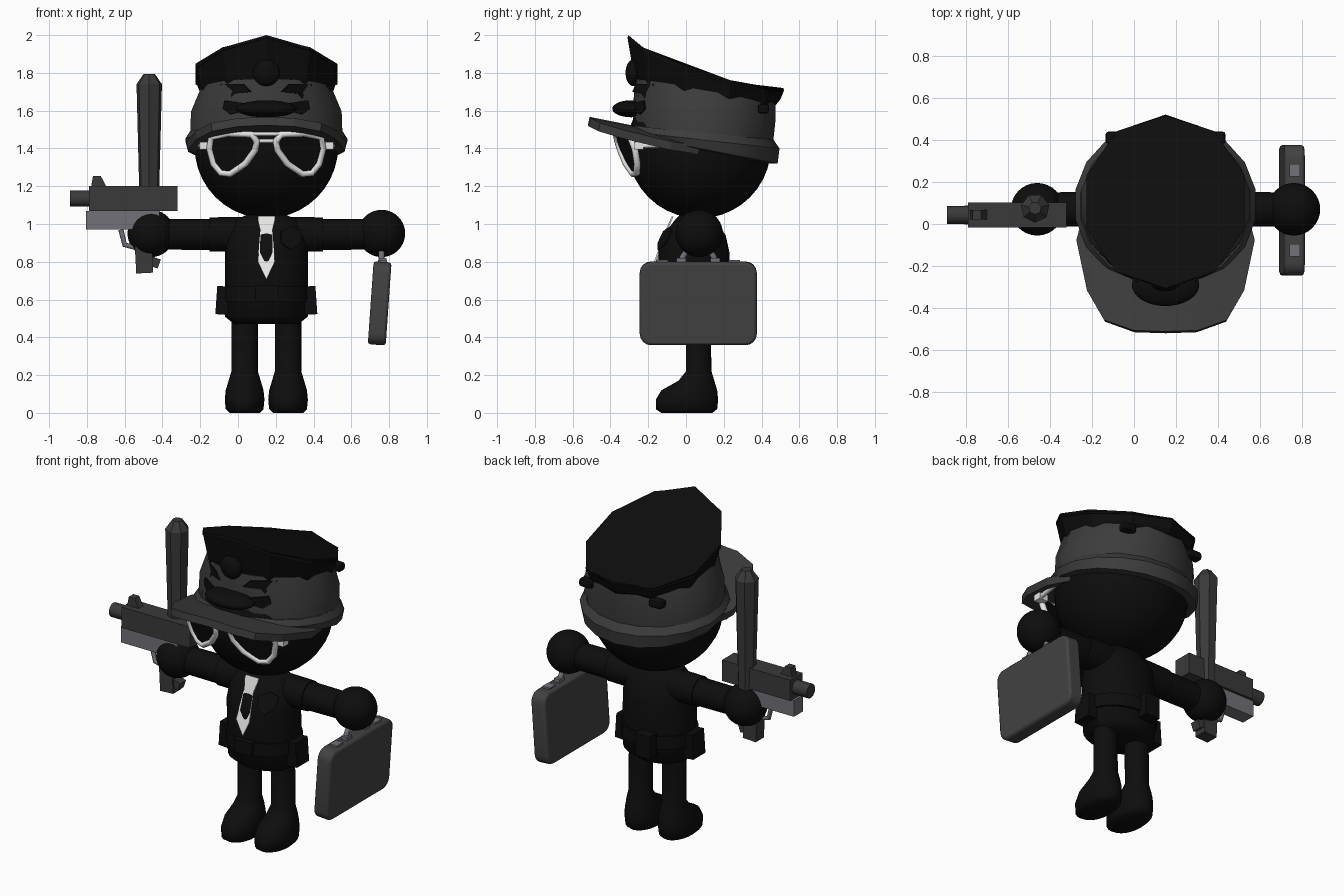
import bpy, bmesh
from math import sin, cos, pi, radians
from mathutils import Vector

if "Cube" in bpy.data.objects:
    bpy.data.objects.remove(bpy.data.objects["Cube"])

MID = 0.15   # body centre line in x
ARM_Y = 0.07


def material(name, r, g, b):
    m = bpy.data.materials.new(name)
    m.use_nodes = True
    m.diffuse_color = (r, g, b, 1)
    m.node_tree.nodes["Principled BSDF"].inputs["Base Color"].default_value = (r, g, b, 1)
    return m


black = material("black", .004, .004, .004)
cap_grey = material("cap grey", .045, .045, .045)
case_grey = material("case grey", .055, .055, .055)
gun_grey = material("gun grey", .042, .042, .042)
silver = material("silver", .17, .165, .19)
white = material("white", .8, .8, .78)


def finish(obj, mat, smooth=0):
    obj.data.materials.clear()
    obj.data.materials.append(mat)
    if smooth:
        bpy.ops.object.select_all(action='DESELECT')
        obj.select_set(True)
        bpy.context.view_layer.objects.active = obj
        bpy.ops.object.shade_smooth_by_angle(angle=radians(smooth))
    return obj


def from_bmesh(name, bm, mat, smooth=0):
    bmesh.ops.recalc_face_normals(bm, faces=bm.faces)
    mesh = bpy.data.meshes.new(name)
    bm.to_mesh(mesh)
    bm.free()
    obj = bpy.data.objects.new(name, mesh)
    bpy.context.collection.objects.link(obj)
    return finish(obj, mat, smooth)


def loft(name, rings, mat, sides=24, cx=MID, smooth=0, roof=0):
    """Rings are (half width, front y, back y, front z, back z)."""
    bm = bmesh.new()
    loops = []
    for rx, y0, y1, z0, z1 in rings:
        loop = []
        for i in range(sides):
            a = 2 * pi * i / sides
            t = (1 - cos(a)) / 2
            dx = rx * sin(a)
            loop.append(bm.verts.new((cx + dx, y0 + (y1 - y0) * t,
                                      z0 + (z1 - z0) * t - roof * abs(dx))))
        loops.append(loop)
    for low, high in zip(loops, loops[1:]):
        for i in range(sides):
            j = (i + 1) % sides
            bm.faces.new((low[i], low[j], high[j], high[i]))
    bm.faces.new(loops[0])
    bm.faces.new(loops[-1])
    return from_bmesh(name, bm, mat, smooth)


def upright(name, rings, mat, **kw):
    """Level rings given as (z, half width, front y, back y)."""
    return loft(name, [(r, a, b, z, z) for z, r, a, b in rings], mat, **kw)


def box(name, centre, size, mat, bevel=0, corner=0, tilt=0):
    bm = bmesh.new()
    bmesh.ops.create_cube(bm, size=1)
    bmesh.ops.scale(bm, vec=size, verts=bm.verts)
    if corner:
        along_x = [e for e in bm.edges if abs((e.verts[0].co - e.verts[1].co).x) > .01]
        bmesh.ops.bevel(bm, geom=along_x, offset=corner, segments=4, profile=.5, affect='EDGES')
    obj = from_bmesh(name, bm, mat, 40 if corner else 0)
    obj.location = centre
    obj.rotation_euler.y = radians(tilt)
    if bevel:
        mod = obj.modifiers.new("rounding", 'BEVEL')
        mod.width, mod.segments = bevel, 2
    return obj


def ball(name, centre, scale, mat):
    bpy.ops.mesh.primitive_uv_sphere_add(segments=32, ring_count=20, radius=1, location=centre)
    obj = bpy.context.object
    obj.name, obj.scale = name, scale
    return finish(obj, mat, 60)


def rod(name, start, end, r1, r2, mat, sides=20):
    a, b = Vector(start), Vector(end)
    bpy.ops.mesh.primitive_cone_add(vertices=sides, radius1=r1, radius2=r2,
                                    depth=(b - a).length, location=(a + b) / 2)
    obj = bpy.context.object
    obj.name = name
    obj.rotation_euler = (b - a).to_track_quat('Z', 'Y').to_euler()
    return finish(obj, mat, 40)


def tube(name, points, radius, mat, closed=False):
    curve = bpy.data.curves.new(name, 'CURVE')
    curve.dimensions = '3D'
    curve.bevel_depth, curve.bevel_resolution = radius, 2
    curve.use_fill_caps = True
    line = curve.splines.new('POLY')
    line.points.add(len(points) - 1)
    for p, co in zip(line.points, points):
        p.co = (*co, 1)
    line.use_cyclic_u = closed
    obj = bpy.data.objects.new(name, curve)
    bpy.context.collection.objects.link(obj)
    bpy.ops.object.select_all(action='DESELECT')
    obj.select_set(True)
    bpy.context.view_layer.objects.active = obj
    bpy.ops.object.convert(target='MESH')
    return finish(bpy.context.object, mat, 50)


def plate(name, points, mat):
    bm = bmesh.new()
    bm.faces.new([bm.verts.new(p) for p in points])
    obj = from_bmesh(name, bm, mat)
    mod = obj.modifiers.new("thickness", 'SOLIDIFY')
    mod.thickness, mod.offset = .009, 0
    return obj


# Head, torso and belt
ball("head", (MID, .07, 1.41), (.38, .38, .38), black)
upright("torso", [(.47, .17, -.08, .17), (.51, .22, -.13, .22), (.67, .22, -.14, .23),
                  (.85, .22, -.15, .23), (.94, .21, -.12, .21), (1.02, .17, -.06, .16),
                  (1.05, .1, -.03, .12)], black, smooth=50)
upright("belt", [(.59, .23, -.15, .24), (.67, .23, -.15, .24)], black, smooth=40)
box("belt_buckle", (MID, -.15, .635), (.12, .04, .08), black)
box("belt_radio", (.1, .25, .62), (.1, .07, .14), black)
plate("chest_badge", [(x, -.165 + (z - .87) * .5 + (x - .22) * .4, z) for x, z in
      ((.28, .86), (.33, .9), (.335, .96), (.28, .985), (.225, .96), (.23, .9))], black)

# Limbs, mirrored about the centre line
for side, label in ((-1, "right"), (1, "left")):
    upright(label + "_leg", [(0, .08, -.13, .14), (.02, .1, -.16, .165), (.07, .105, -.16, .17),
                             (.12, .1, -.13, .165), (.17, .085, -.04, .15), (.22, .07, 0, .135),
                             (.5, .07, 0, .13)], black, cx=MID + side * .115, smooth=60)
    hand_x = MID + side * .61
    rod(label + "_arm", (MID, ARM_Y, .945), (hand_x, ARM_Y, .945), .085, .08, black)
    rod(label + "_sleeve", (MID, ARM_Y, .945), (MID + side * .3, ARM_Y, .945), .095, .09, black)
    ball(label + "_hand", (hand_x, ARM_Y, .95), (.125, .125, .125), black)
    box(label + "_belt_pouch", (MID + side * .225, .04, .595), (.08, .12, .15), black, tilt=side * -4)

# Tie
tie = [(.045, 1.04), (.045, 1.02), (.032, .965), (.045, .8), (0, .705)]
outline = [(MID + x, z) for x, z in tie] + [(MID - x, z) for x, z in tie[-2::-1]]
plate("tie", [(x, -.165 + max(0, z - .83) * .45, z) for x, z in outline], white)

# Cap: rolled rim, band and peaked crown
loft("cap_rim", [(.375, -.25, .43, 1.46, 1.32), (.42, -.29, .485, 1.47, 1.32),
                 (.435, -.31, .495, 1.49, 1.4), (.41, -.29, .46, 1.52, 1.45)],
     cap_grey, sides=18, smooth=35)
loft("cap_band", [(.41, -.28, .46, 1.48, 1.42), (.405, -.28, .475, 1.62, 1.56),
                  (.35, -.27, .475, 1.77, 1.66)], cap_grey, sides=18, smooth=35)
loft("cap_crown", [(.34, -.265, .475, 1.75, 1.63), (.36, -.28, .5, 1.81, 1.66),
                   (.395, -.31, .52, 1.99, 1.71)], black, sides=10, roof=.12)
loft("cap_top", [(.395, -.31, .52, 1.985, 1.705), (.39, -.305, .515, 2.0, 1.72)],
     black, sides=10, roof=.17)

# Visor as a bent strip between the band and its outer edge
half = [(0, -.515), (.15, -.51), (.29, -.46), (.37, -.32), (.42, -.08)]
bm = bmesh.new()
rows = []
for s, (x, y) in [(-1, p) for p in half[:0:-1]] + [(1, p) for p in half]:
    a = half.index((x, y)) * pi / 8
    inner = (s * .37 * sin(a), .1 - .36 * cos(a))
    rows.append([bm.verts.new((MID + u, v, 1.545 - .2 * (v + .515) - .25 * u * u))
                 for u, v in ((s * x, y), inner)])
for p, q in zip(rows, rows[1:]):
    bm.faces.new((p[0], q[0], q[1], p[1]))
visor = from_bmesh("cap_visor", bm, cap_grey)
mod = visor.modifiers.new("thickness", 'SOLIDIFY')
mod.thickness, mod.offset = .045, 0

# Cap ornaments
ball("front_emblem", (MID, -.29, 1.61), (.16, .1, .045), black)
ball("cap_badge", (MID, -.28, 1.8), (.07, .04, .07), black)
for s, label in ((-1, "right"), (1, "left")):
    wing = [(.08, 1.7), (.12, 1.74), (.24, 1.74), (.23, 1.67), (.19, 1.66), (.17, 1.69)]
    plate(label + "_emblem_wing", [(MID + s * x, -.295 + 2.2 * x * x, z) for x, z in wing], black)
    strap = [(.12, 1.6), (.12, 1.64), (.22, 1.655), (.23, 1.61), (.19, 1.58)]
    plate(label + "_emblem_tail", [(MID + s * x, -.3 + 1.6 * x * x, z) for x, z in strap], black)
    box(label + "_cap_button", (MID + s * .24, .41, 1.61), (.09, .06, .05), black, bevel=.015)

# Glasses
def on_lens(s, x, z):
    return (MID + s * x, -.375 + .3 * (1.475 - z) + .9 * x * x, z)

rim = [(.05, 1.44), (.08, 1.475), (.2, 1.48), (.29, 1.46), (.3, 1.4), (.28, 1.32),
       (.24, 1.27), (.19, 1.265), (.11, 1.32), (.06, 1.39)]
for s, label in ((-1, "right"), (1, "left")):
    points = [on_lens(s, x, z) for x, z in rim]
    tube(label + "_glasses_rim", points, .018, white, closed=True)
    plate(label + "_lens", points, black)
    box(label + "_glasses_hinge", (MID + s * .325, -.25, 1.415), (.06, .05, .04), white)
    tube(label + "_temple", [(MID + s * .335, -.25, 1.415), (MID + s * .37, 0, 1.42)], .014, white)
for z in (1.44, 1.477):
    tube("glasses_bridge", [on_lens(s, .07, z) for s in (-1, 1)], .011, white)

# Briefcase
CASE_Y = .065
box("briefcase", (.75, CASE_Y, .58), (.095, .62, .44), case_grey, bevel=.014, corner=.06, tilt=4)
arc = [(.76, CASE_Y - .09 * cos(a * pi / 8), .79 + .09 * sin(a * pi / 8)) for a in range(9)]
tube("case_handle", arc, .016, silver)
for s in (-1, 1):
    box("case_latch", (.765, CASE_Y + s * .19, .8), (.05, .06, .02), silver)
    box("handle_foot", (.765, CASE_Y + s * .09, .805), (.04, .05, .03), silver)

# Baton
BATON = (-.47, ARM_Y + .005)
rod("baton_shaft", (*BATON, .86), (*BATON, 1.74), .046, .069, gun_grey, sides=7)
rod("baton_tip", (*BATON, 1.74), (*BATON, 1.795), .069, .03, gun_grey, sides=7)

# Pistol
GUN_Y = .043
box("pistol_slide", (-.555, GUN_Y, 1.135), (.47, .12, .13), gun_grey)
rod("pistol_barrel", (-.89, GUN_Y, 1.135), (-.78, GUN_Y, 1.135), .043, .043, gun_grey, sides=12)
plate_y = (GUN_Y - .02, GUN_Y + .02)
sight = box("pistol_sight", (-.735, GUN_Y, 1.22), (.09, .045, .07), gun_grey)
for v in sight.data.vertices:
    if v.co.z > 0:
        v.co.x = v.co.x * .45 - .012
box("pistol_frame", (-.61, GUN_Y, 1.02), (.39, .09, .1), silver)
tube("trigger_guard", [(-.62, GUN_Y, .97), (-.6, GUN_Y, .89), (-.52, GUN_Y, .87)], .014, silver)
box("pistol_grip", (-.5, GUN_Y, .86), (.09, .08, .24), gun_grey, tilt=-3)
box("grip_heel", (-.45, GUN_Y, .8), (.07, .06, .05), gun_grey, tilt=20)
